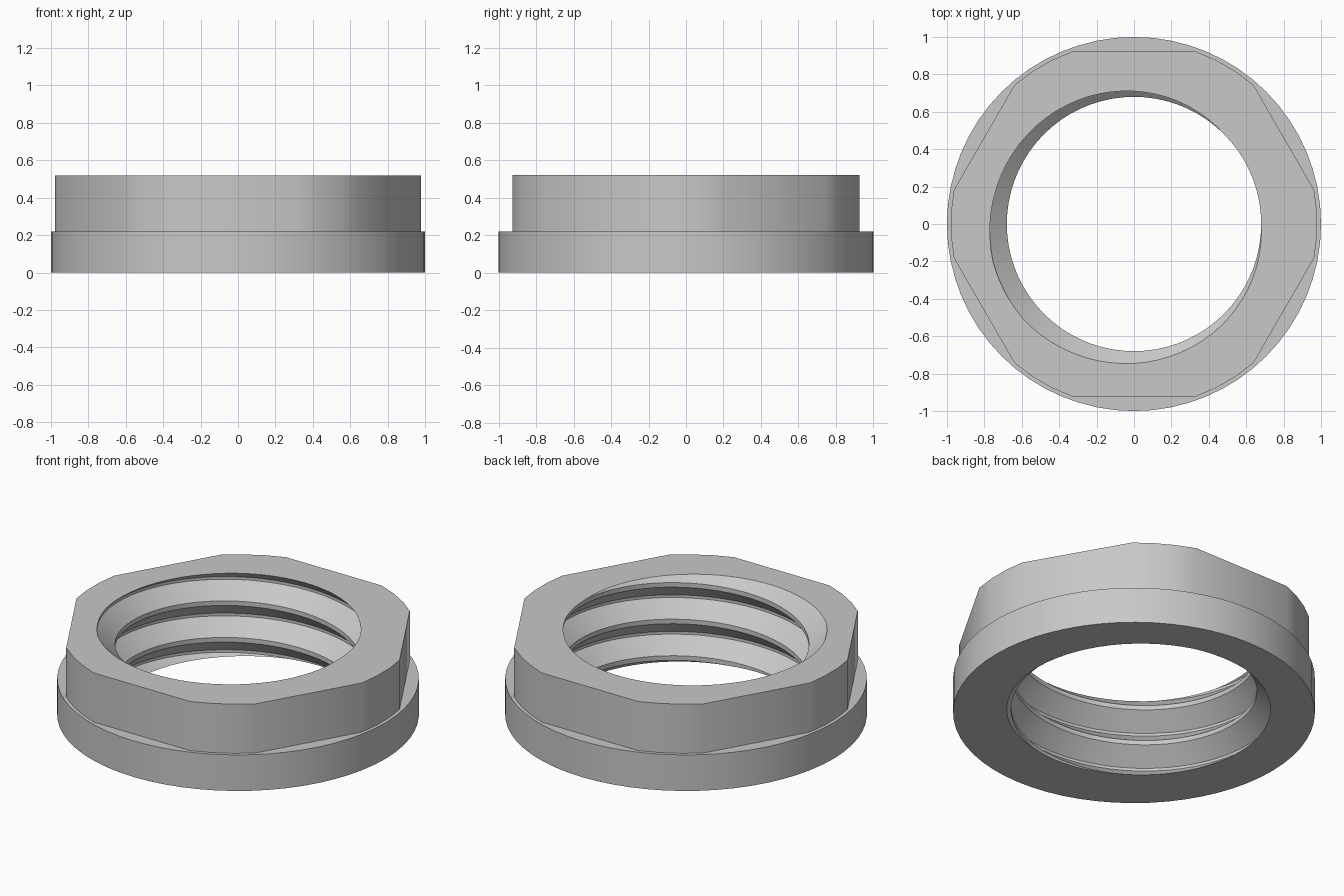
import bpy, bmesh, math
from mathutils import Vector

cube = bpy.data.objects.get("Cube")
if cube:
    bpy.data.objects.remove(cube, do_unlink=True)

HEIGHT, SHOULDER = 0.52, 0.22        # full height, top of flange
FLAT, CORNER = 0.925, 0.98           # hexagon flat distance, rounded corner radius
PITCH, CREST, ROOT = 0.223, 0.68, 0.78
STEPS = 72                           # thread columns per turn

metal = bpy.data.materials.new("grey metal")
metal.use_nodes = True
grey = (0.58, 0.58, 0.58, 1)
metal.diffuse_color = grey
metal.node_tree.nodes["Principled BSDF"].inputs["Base Color"].default_value = grey

bm = bmesh.new()


def polar(r, angle, z):
    return Vector((r * math.cos(angle), r * math.sin(angle), z))


def wall(outline, z0, z1):
    """Vertical wall standing on a closed list of (radius, angle)."""
    low = [bm.verts.new(polar(r, a, z0)) for r, a in outline]
    high = [bm.verts.new(polar(r, a, z1)) for r, a in outline]
    for i in range(len(outline)):
        j = (i + 1) % len(outline)
        bm.faces.new((low[i], low[j], high[j], high[i]))


# Internal thread: a trapezoid profile swept along a right-hand helix
profile = [(0, CREST), (0.125, CREST), (0.542, ROOT), (0.617, ROOT), (1, CREST)]
previous = None
for i in range(-4 * STEPS, 2 * STEPS + 1):
    turn = i / STEPS
    column = [bm.verts.new(polar(r, turn * math.tau, HEIGHT + PITCH * (turn - u)))
              for u, r in profile]
    if previous:
        for k in range(len(profile) - 1):
            bm.faces.new((previous[k], previous[k + 1], column[k + 1], column[k]))
    previous = column
bmesh.ops.remove_doubles(bm, verts=bm.verts[:], dist=1e-5)

# Trim the thread level with the two end faces
for z, side in ((0, -1), (HEIGHT, 1)):
    bmesh.ops.bisect_plane(bm, geom=bm.verts[:] + bm.edges[:] + bm.faces[:],
                           dist=1e-5, plane_co=(0, 0, z), plane_no=(0, 0, side),
                           clear_outer=True)
bmesh.ops.remove_doubles(bm, verts=bm.verts[:], dist=1e-4)

# Round flange
wall([(1, i * math.tau / 64) for i in range(64)], 0, SHOULDER)

# Hexagon with corners turned down to a circle
half = math.pi / 6 - math.acos(FLAT / CORNER)
hexagon = [(CORNER, c * math.pi / 3 + half * t)
           for c in range(6) for t in (-1, -1 / 3, 1 / 3, 1)]
wall(hexagon, SHOULDER, HEIGHT)

# Flat rings: underside, flange shoulder and top face
for z in (0, SHOULDER, HEIGHT):
    rim = [e for e in bm.edges if e.is_boundary
           and all(abs(v.co.z - z) < 1e-3 for v in e.verts)]
    bmesh.ops.triangle_fill(bm, edges=rim, use_beauty=True, normal=(0, 0, 1))

bmesh.ops.recalc_face_normals(bm, faces=bm.faces[:])
mesh = bpy.data.meshes.new("flanged_hex_nut")
bm.to_mesh(mesh)
bm.free()
mesh.materials.append(metal)
nut = bpy.data.objects.new("flanged_hex_nut", mesh)
bpy.context.collection.objects.link(nut)

bpy.ops.object.select_all(action='DESELECT')
nut.select_set(True)
bpy.context.view_layer.objects.active = nut
bpy.ops.object.shade_smooth_by_angle(angle=math.radians(30))
